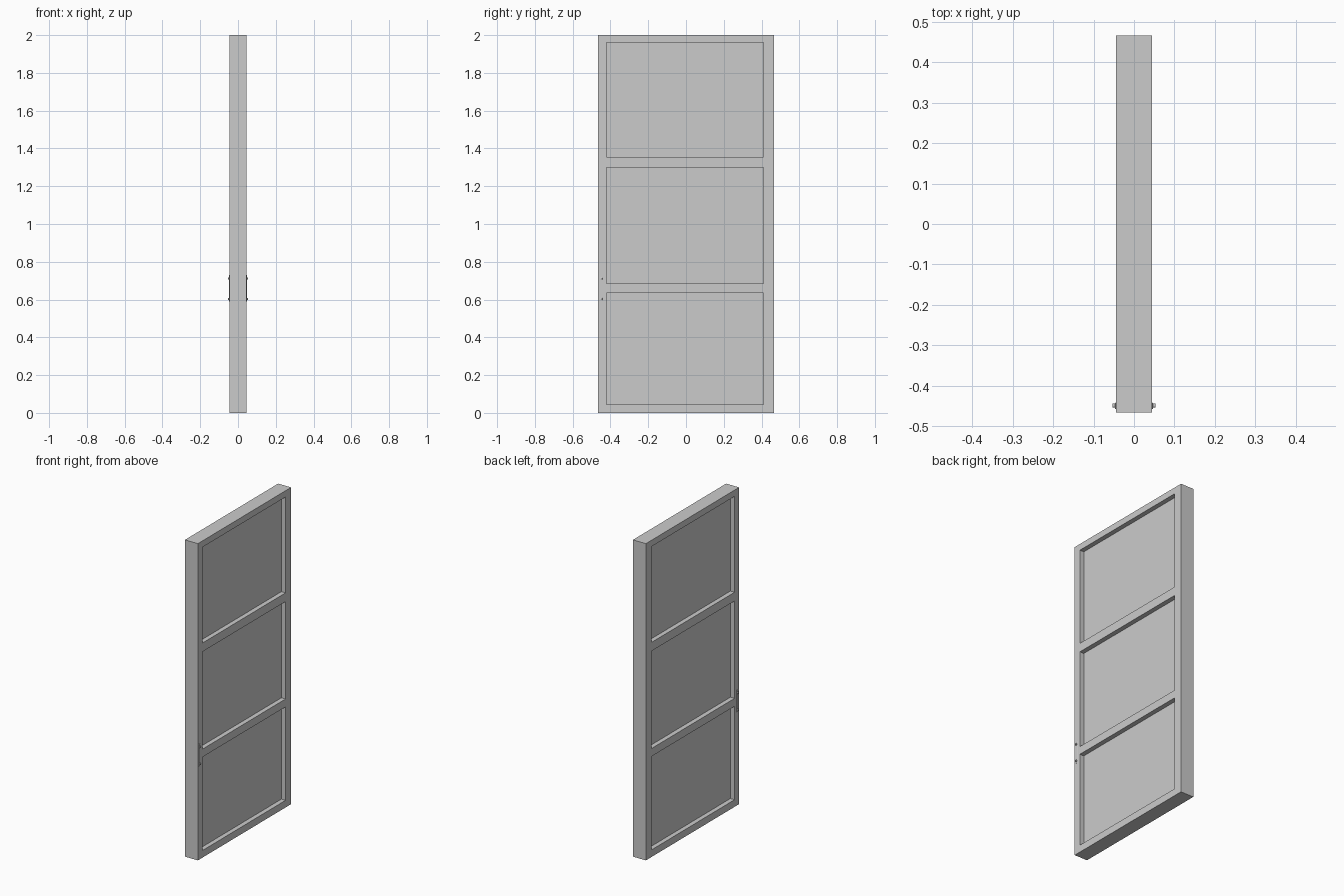
import bpy, bmesh
from mathutils import Matrix

if "Cube" in bpy.data.objects:
    bpy.data.objects.remove(bpy.data.objects["Cube"])

THICK = 0.09
YS = [-0.465, -0.42, 0.41, 0.465]
ZS = [0, 0.045, 0.635, 0.685, 1.30, 1.355, 1.96, 2.0]


def finish(name, bm):
    bmesh.ops.recalc_face_normals(bm, faces=bm.faces)
    me = bpy.data.meshes.new(name)
    bm.to_mesh(me)
    bm.free()
    ob = bpy.data.objects.new(name, me)
    bpy.context.collection.objects.link(ob)
    return ob


def box(name, lo, hi, bevel=0):
    bm = bmesh.new()
    size = [b - a for a, b in zip(lo, hi)]
    mid = [(a + b) / 2 for a, b in zip(lo, hi)]
    m = Matrix.Translation(mid) @ Matrix.Diagonal((*size, 1))
    bmesh.ops.create_cube(bm, size=1, matrix=m)
    ob = finish(name, bm)
    if bevel:
        mod = ob.modifiers.new("soft_edges", 'BEVEL')
        mod.width = bevel
        mod.segments = 2
    return ob


# Frame: grid of stiles and rails with three openings, thickened
bm = bmesh.new()
grid = [[bm.verts.new((0, y, z)) for z in ZS] for y in YS]
for i in range(len(YS) - 1):
    for j in range(len(ZS) - 1):
        if i == 1 and j % 2 == 1:
            continue
        bm.faces.new((grid[i][j], grid[i + 1][j], grid[i + 1][j + 1], grid[i][j + 1]))
frame = finish("door_frame", bm)
solid = frame.modifiers.new("thickness", 'SOLIDIFY')
solid.thickness = THICK
solid.offset = 0

# Recessed panels
for n, j in enumerate((1, 3, 5)):
    box(f"panel_{n + 1}", (-0.016, YS[1], ZS[j]), (0.016, YS[2], ZS[j + 1]))

# Handles on both faces: back plate with two small posts
for s, side in ((1, "right"), (-1, "left")):
    xs = sorted((s * 0.044, s * 0.0465))
    box(f"handle_plate_{side}", (xs[0], -0.457, 0.59), (xs[1], -0.441, 0.73), 0.001)
    for k, z in enumerate((0.603, 0.711)):
        xs = sorted((s * 0.045, s * 0.053))
        box(f"handle_post_{side}_{k + 1}", (xs[0], -0.453, z - 0.005), (xs[1], -0.443, z + 0.005), 0.0015)
